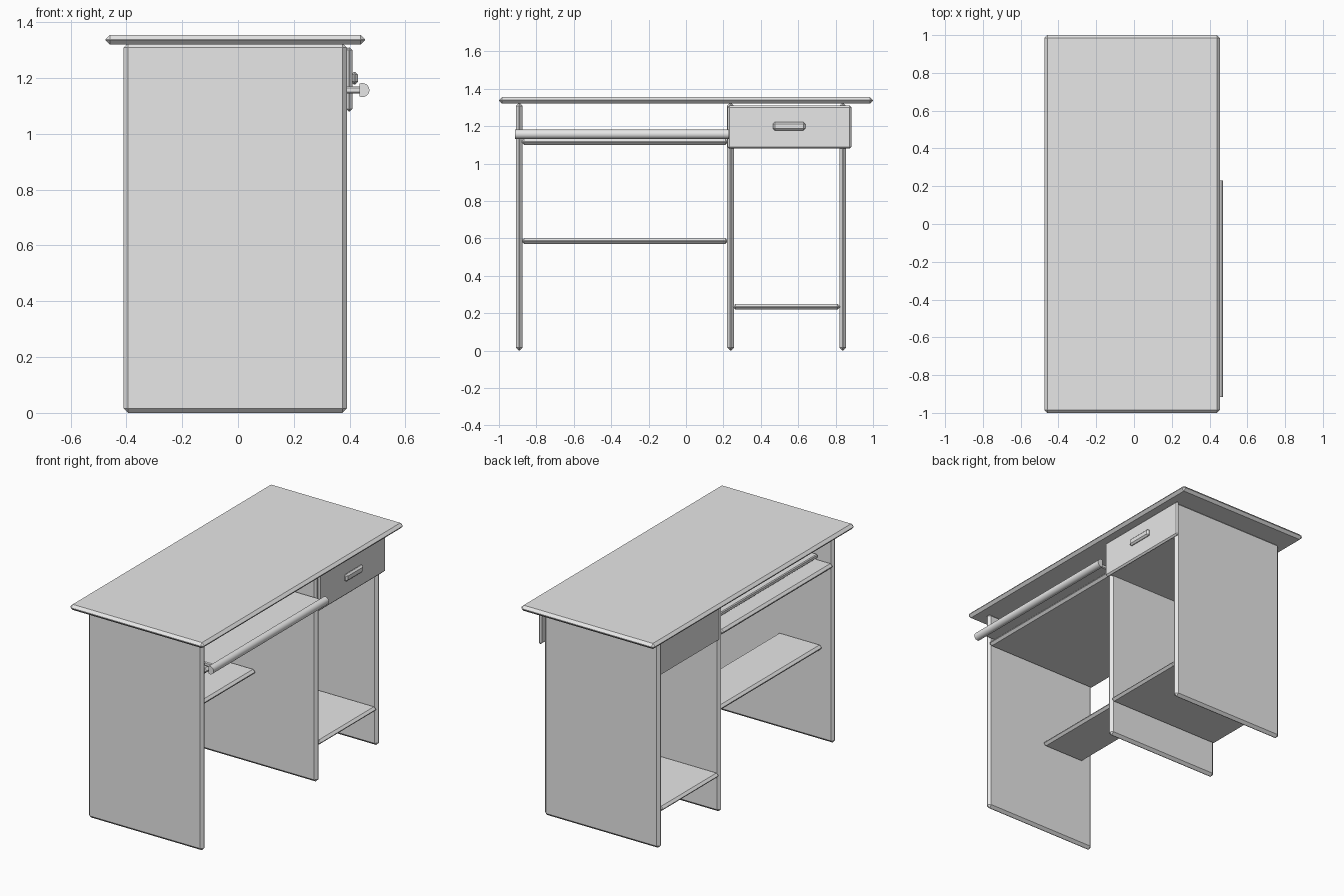
import bpy, bmesh, math

if "Cube" in bpy.data.objects:
    bpy.data.objects.remove(bpy.data.objects["Cube"])

grey = bpy.data.materials.new("plain grey")
grey.use_nodes = True
COLOUR = (0.8, 0.8, 0.8, 1)
grey.diffuse_color = COLOUR
grey.node_tree.nodes["Principled BSDF"].inputs["Base Color"].default_value = COLOUR


def finish(name, bm):
    bmesh.ops.recalc_face_normals(bm, faces=bm.faces)
    mesh = bpy.data.meshes.new(name)
    bm.to_mesh(mesh)
    bm.free()
    mesh.materials.append(grey)
    obj = bpy.data.objects.new(name, mesh)
    bpy.context.collection.objects.link(obj)
    return obj


def board(name, x, y, z, chamfer=0.016):
    """Box between the given (low, high) ranges, with chamfered edges."""
    bm = bmesh.new()
    bmesh.ops.create_cube(bm, size=1)
    for v in bm.verts:
        v.co = [lo + (hi - lo) * (c + 0.5) for c, (lo, hi) in zip(v.co, (x, y, z))]
    if chamfer:
        bmesh.ops.bevel(bm, geom=bm.edges[:], offset=chamfer, segments=1,
                        affect='EDGES', profile=0.5)
    return finish(name, bm)


DEPTH = (-0.41, 0.39)
KNEE = (-0.88, 0.225)       # span between the outer and middle panels
PEDESTAL = (0.25, 0.825)    # span below the drawer

# Table top and upright panels
board("table_top", (-0.475, 0.455), (-1, 1), (1.32, 1.355))
for name, y in (("outer_panel", -0.91), ("middle_panel", 0.22), ("drawer_side_panel", 0.82)):
    board(name, DEPTH, (y, y + 0.036), (0, 1.325))

# Shelves
board("upper_shelf", DEPTH, KNEE, (1.10, 1.133), 0.014)
board("knee_shelf", (-0.335, -0.03), KNEE, (0.57, 0.602), 0.014)
board("pedestal_shelf", DEPTH, PEDESTAL, (0.22, 0.25), 0.014)

# Sliding tray with a rounded front rail
board("sliding_tray", (-0.31, 0.44), (-0.865, 0.21), (1.145, 1.17), 0.005)
bm = bmesh.new()
ring = []
for i in range(17):
    a = math.radians(-115 + 230 * i / 16)
    ring.append(bm.verts.new((0.446 + 0.025 * math.cos(a), -0.915, 1.157 + 0.025 * math.sin(a))))
end = bm.faces.new(ring)
side = bmesh.ops.extrude_face_region(bm, geom=[end])["geom"]
bmesh.ops.translate(bm, vec=(0, 1.145, 0),
                    verts=[g for g in side if isinstance(g, bmesh.types.BMVert)])
rail = finish("tray_front_rail", bm)
bpy.context.view_layer.objects.active = rail
rail.select_set(True)
bpy.ops.object.shade_smooth_by_angle(angle=math.radians(30))

# Drawer
board("drawer_box", (-0.405, 0.392), PEDESTAL, (1.085, 1.31), 0)
board("drawer_front", (0.388, 0.41), (0.222, 0.885), (1.08, 1.31), 0.01)
board("drawer_handle", (0.405, 0.43), (0.465, 0.638), (1.177, 1.222), 0.01)
